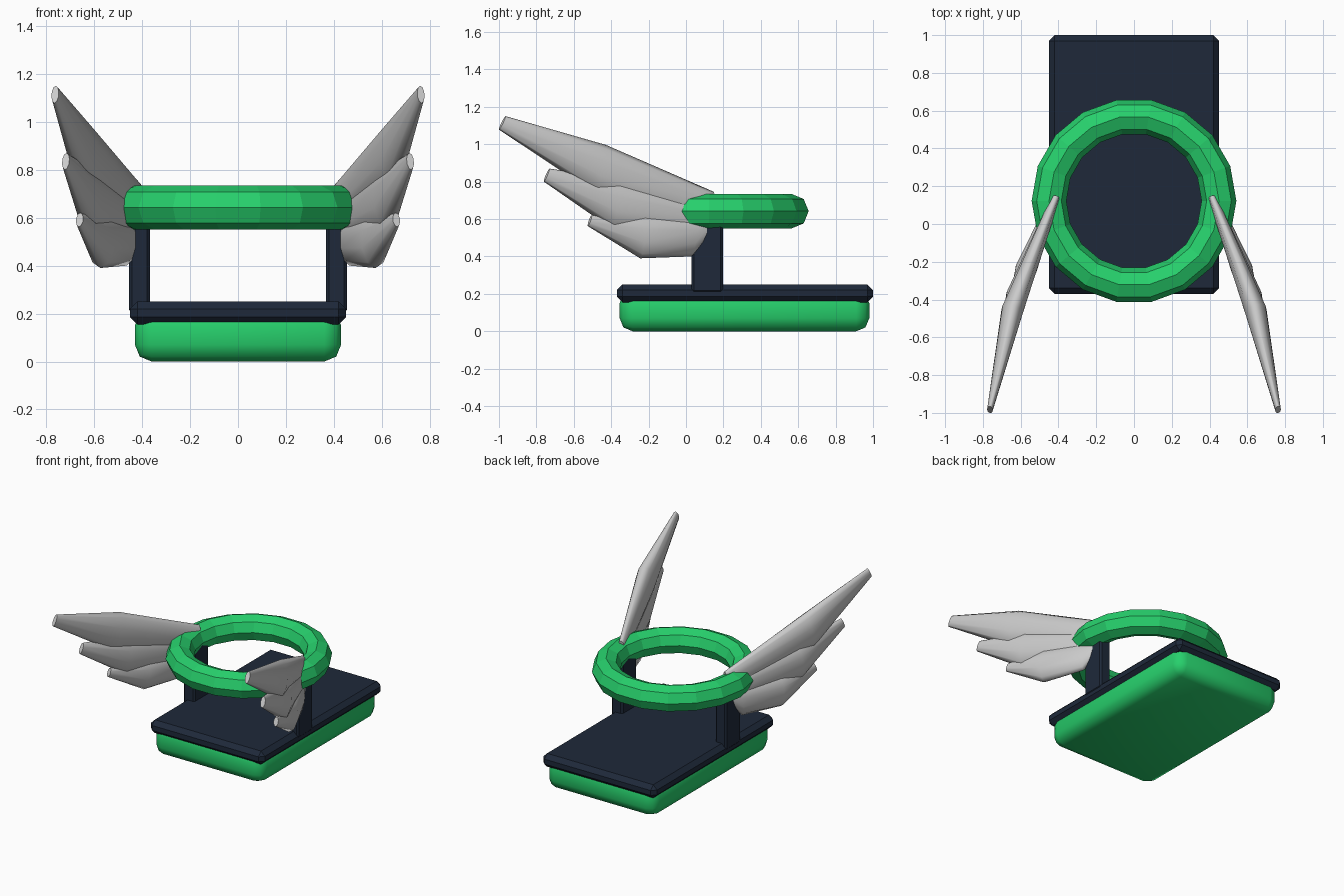
import bpy, bmesh
from math import cos, sin, pi
from mathutils import Vector

cube = bpy.data.objects.get("Cube")
if cube:
    bpy.data.objects.remove(cube, do_unlink=True)


def material(name, rgb):
    m = bpy.data.materials.new(name)
    m.use_nodes = True
    m.diffuse_color = (*rgb, 1)
    m.node_tree.nodes["Principled BSDF"].inputs["Base Color"].default_value = (*rgb, 1)
    return m


green = material("bright green", (0.02, 0.63, 0.15))
navy = material("dark navy", (0.013, 0.022, 0.042))
grey = material("light grey", (0.6, 0.6, 0.6))


def add_object(name, bm, mat, smooth=False, mirror=False):
    bmesh.ops.recalc_face_normals(bm, faces=bm.faces)
    for f in bm.faces:
        f.smooth = smooth
    mesh = bpy.data.meshes.new(name)
    bm.to_mesh(mesh)
    bm.free()
    mesh.materials.append(mat)
    ob = bpy.data.objects.new(name, mesh)
    bpy.context.collection.objects.link(ob)
    if mirror:
        ob.modifiers.new("mirror", "MIRROR").use_mirror_merge = False
    return ob


def box(name, lo, hi, mat, bevel, segments=1, **kw):
    lo, hi = Vector(lo), Vector(hi)
    bm = bmesh.new()
    bmesh.ops.create_cube(bm, size=1)
    for v in bm.verts:
        v.co = (lo + hi) / 2 + v.co * (hi - lo)
    bmesh.ops.bevel(bm, geom=bm.edges[:], offset=bevel, segments=segments,
                    profile=0.5, affect="EDGES")
    return add_object(name, bm, mat, **kw)


def skin(bm, rings, closed):
    """Join successive vertex rings; cap the ends unless closed."""
    n = len(rings[0])
    for k in range(len(rings) if closed else len(rings) - 1):
        a, b = rings[k], rings[(k + 1) % len(rings)]
        for i in range(n):
            j = (i + 1) % n
            bm.faces.new((a[i], a[j], b[j], b[i]))
    if not closed:
        bm.faces.new(rings[0])
        bm.faces.new(rings[-1])


# Base, deck and posts
box("base", (-0.43, -0.355, 0), (0.43, 0.98, 0.22), green, 0.07, 2, smooth=True)
box("deck", (-0.45, -0.37, 0.155), (0.45, 1.0, 0.25), navy, 0.03)
box("posts", (0.367, 0.03, 0.205), (0.455, 0.197, 0.66), navy, 0.012, mirror=True)

# Faceted ring
bm = bmesh.new()
rings = []
for k in range(18):
    a = 2 * pi * k / 18
    ring = []
    for i in range(8):
        b = 2 * pi * i / 8
        r = 0.45 + 0.092 * cos(b)
        ring.append(bm.verts.new((r * cos(a), 0.122 + r * sin(a), 0.642 + 0.092 * sin(b))))
    rings.append(ring)
skin(bm, rings, True)
add_object("ring", bm, green)


# Wings: flattened feathers following a gently curved plan line
def wing_x(y):
    t = 0.15 - y
    return 0.41 + 0.47 * t - 0.14 * t * t


def feather(name, stations):
    """Each station: top (y, z), bottom (y, z), half thickness."""
    bm = bmesh.new()
    rings = []
    for (ty, tz), (by, bz), half in stations:
        ring = []
        for i in range(10):
            a = 2 * pi * i / 10
            f = (1 + cos(a)) / 2
            y, z = by + (ty - by) * f, bz + (tz - bz) * f
            side = Vector((1, 0.35, 0)).normalized() * half * sin(a)
            ring.append(bm.verts.new(Vector((wing_x(y), y, z)) + side))
        rings.append(ring)
    skin(bm, rings, False)
    ob = add_object(name, bm, grey, smooth=True, mirror=True)
    # Keep the blunt ends crisp
    for p in ob.data.polygons:
        if len(p.vertices) > 4:
            p.use_smooth = False
    return ob


feather("upper_feathers", [
    ((0.15, 0.745), (0.12, 0.58), 0.025),
    ((-0.43, 0.997), (-0.49, 0.74), 0.06),
    ((-0.965, 1.15), (-1.0, 1.078), 0.016)])
feather("middle_feathers", [
    ((0.13, 0.68), (0.11, 0.5), 0.025),
    ((-0.36, 0.81), (-0.40, 0.55), 0.06),
    ((-0.73, 0.87), (-0.76, 0.80), 0.016)])
feather("lower_feathers", [
    ((0.12, 0.6), (0.105, 0.49), 0.025),
    ((0.06, 0.61), (0.03, 0.40), 0.035),
    ((-0.23, 0.63), (-0.245, 0.39), 0.06),
    ((-0.505, 0.62), (-0.525, 0.562), 0.016)])
